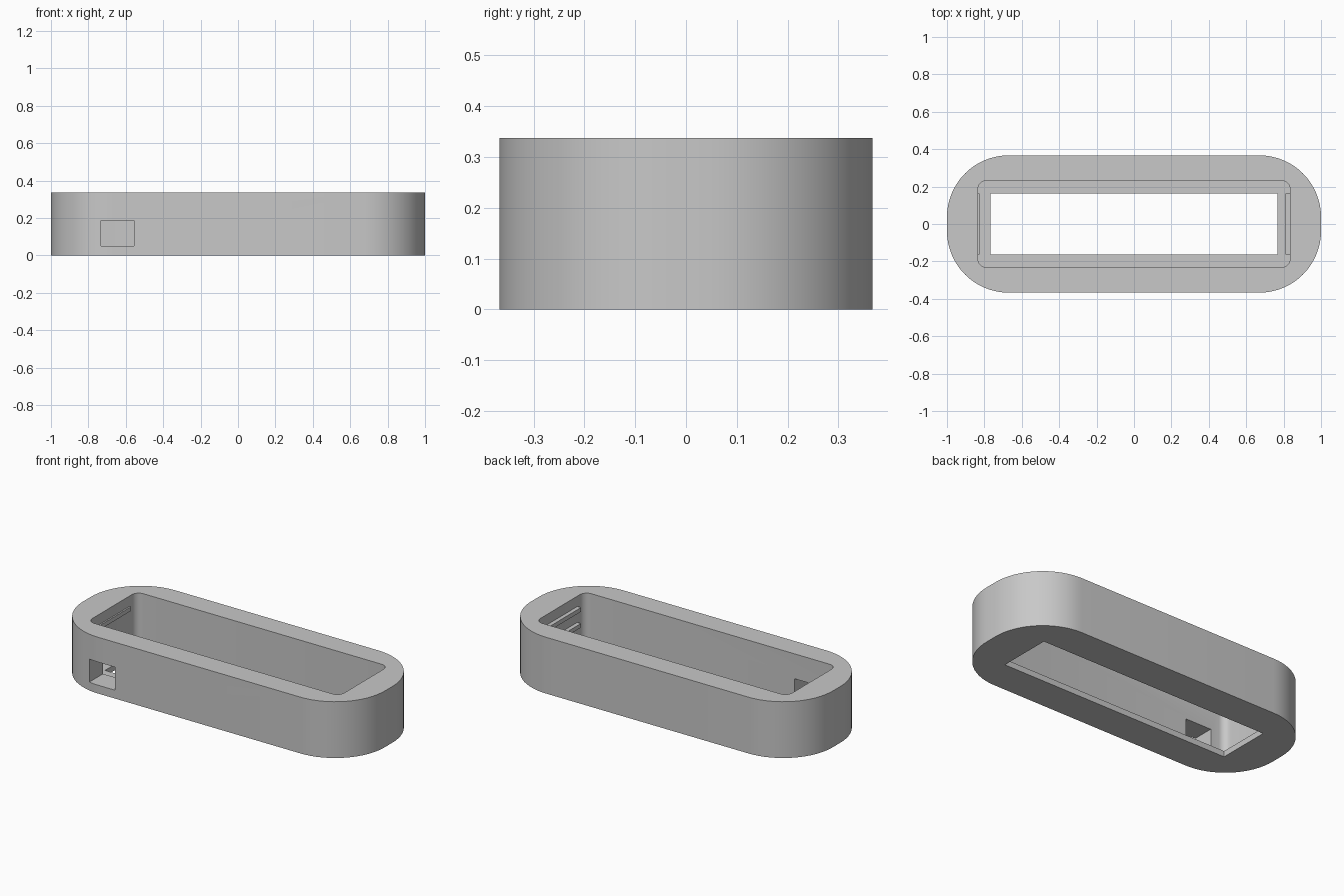
import bpy, bmesh
from math import sin, cos, radians

if "Cube" in bpy.data.objects:
    bpy.data.objects.remove(bpy.data.objects["Cube"], do_unlink=True)

HEIGHT, FLOOR = 0.337, 0.035
WALL_X, SLOT_Y = 0.834, 0.163

grey = bpy.data.materials.new("plain grey")
grey.use_nodes = True
colour = (0.58, 0.58, 0.58, 1)
grey.diffuse_color = colour
grey.node_tree.nodes["Principled BSDF"].inputs["Base Color"].default_value = colour


def outline(hx, hy, r, steps):
    """Rounded rectangle; a zero radius gives four plain corners."""
    if r == 0:
        return [(hx, hy), (-hx, hy), (-hx, -hy), (hx, -hy)]
    points = []
    for i, (sx, sy) in enumerate([(1, 1), (-1, 1), (-1, -1), (1, -1)]):
        for k in range(steps + 1):
            a = radians(90 * (i + k / steps))
            points.append((sx * (hx - r) + r * cos(a), sy * (hy - r) + r * sin(a)))
    return points


def prism(name, hx, hy, z0, z1, r=0, steps=8, centre=(0, 0)):
    """Extrude a rounded rectangle from z0 to z1."""
    bm = bmesh.new()
    verts = [bm.verts.new((x + centre[0], y + centre[1], z0))
             for x, y in outline(hx, hy, r, steps)]
    base = bm.faces.new(verts)
    top = bmesh.ops.extrude_face_region(bm, geom=[base])["geom"]
    bmesh.ops.translate(bm, vec=(0, 0, z1 - z0),
                        verts=[g for g in top if isinstance(g, bmesh.types.BMVert)])
    bmesh.ops.recalc_face_normals(bm, faces=bm.faces)
    mesh = bpy.data.meshes.new(name)
    bm.to_mesh(mesh)
    bm.free()
    mesh.materials.append(grey)
    obj = bpy.data.objects.new(name, mesh)
    bpy.context.collection.objects.link(obj)
    return obj


def activate(obj):
    bpy.ops.object.select_all(action="DESELECT")
    obj.select_set(True)
    bpy.context.view_layer.objects.active = obj


def cut(target, cutter):
    mod = target.modifiers.new("cut", "BOOLEAN")
    mod.operation, mod.solver, mod.object = "DIFFERENCE", "EXACT", cutter
    activate(target)
    bpy.ops.object.modifier_apply(modifier=mod.name)
    bpy.data.objects.remove(cutter, do_unlink=True)


# Housing with its cavity, floor opening and front port
housing = prism("housing", 1.0, 0.367, 0, HEIGHT, r=0.33, steps=16)
cut(housing, prism("cavity_cutter", WALL_X, 0.232, FLOOR, HEIGHT + 0.1, r=0.045, steps=6))
cut(housing, prism("opening_cutter", 0.767, SLOT_Y, -0.1, FLOOR + 0.1))
cut(housing, prism("port_cutter", 0.0875, 0.15, 0.05, 0.188, centre=(-0.6445, -0.30)))
activate(housing)
bpy.ops.object.shade_smooth_by_angle(angle=radians(30))

# Retaining ridges on the inner end walls: side, reach into the cavity, height
for name, side, reach, z in [("left_upper_ridge", 1, 0.024, 0.25),
                             ("left_lower_ridge", 1, 0.024, 0.155),
                             ("right_ridge", -1, 0.009, 0.25)]:
    embed = 0.01
    prism(name, (reach + embed) / 2, SLOT_Y, z, z + 0.025,
          centre=(side * (WALL_X + (embed - reach) / 2), 0))
